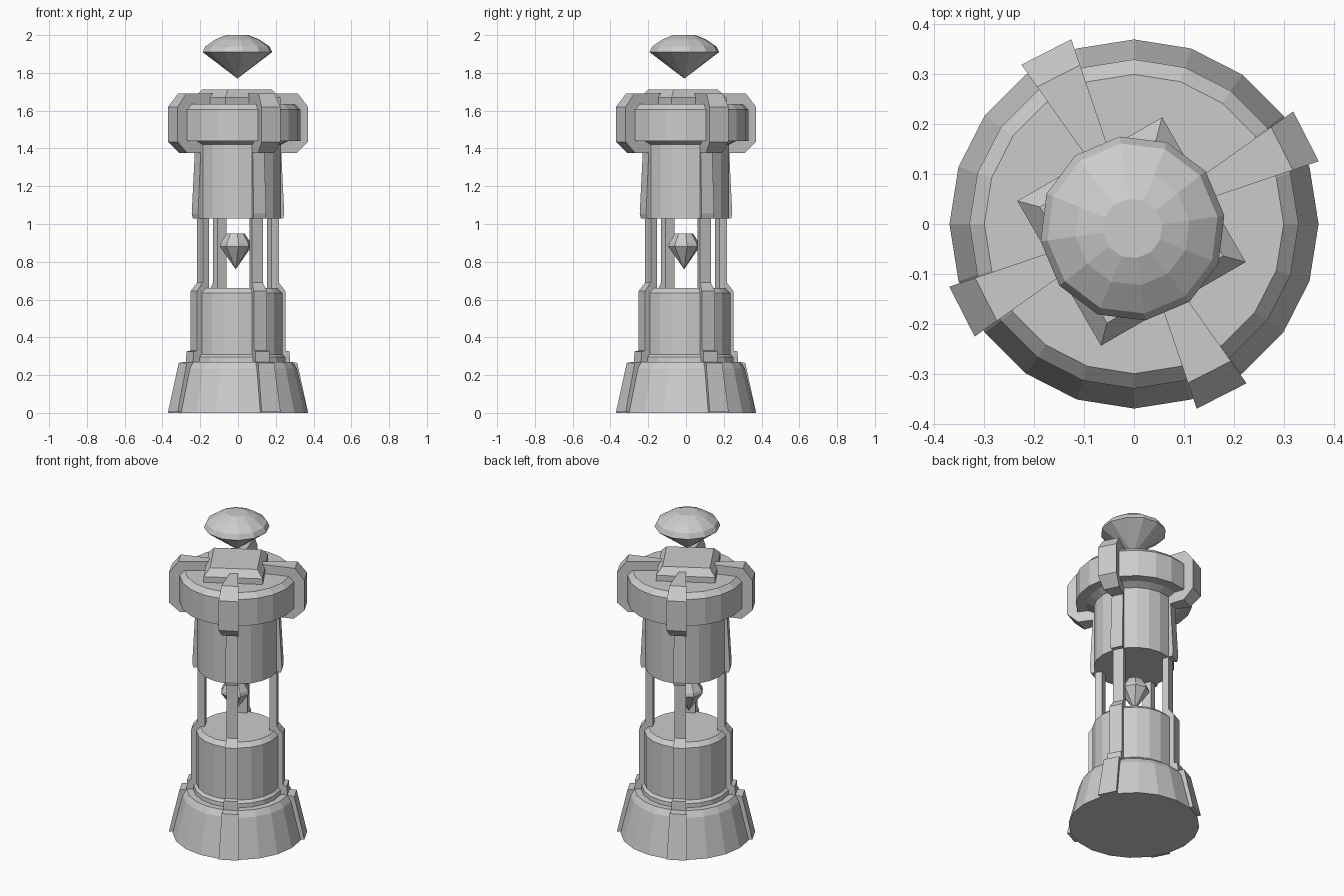
import bpy, bmesh
from math import cos, sin, radians, tau

if "Cube" in bpy.data.objects:
    bpy.data.objects.remove(bpy.data.objects["Cube"])

RIB_ANGLE = 27    # ribs sit on the middle of a facet of the 20-sided body
RIB_SLOPE = 0.145  # half width of a rib per unit of radius


def finish(bm, name):
    bmesh.ops.remove_doubles(bm, verts=bm.verts, dist=1e-5)
    bmesh.ops.recalc_face_normals(bm, faces=bm.faces)
    mesh = bpy.data.meshes.new(name)
    bm.to_mesh(mesh)
    bm.free()
    ob = bpy.data.objects.new(name, mesh)
    bpy.context.collection.objects.link(ob)
    return ob


def lathe(name, profile, sides=20, turn=0.0, centre=(0, 0)):
    """Stack of polygon rings (r, z); flat caps, or a point where r is 0."""
    bm = bmesh.new()
    rings = []
    for r, z in profile:
        rings.append([bm.verts.new((centre[0] + r * cos(a), centre[1] + r * sin(a), z))
                      for a in (radians(turn) + tau * i / sides for i in range(sides))]
                     if r > 0 else [bm.verts.new((*centre, z))])
    for lo, hi in zip(rings, rings[1:]):
        for i in range(sides):
            j = (i + 1) % sides
            if len(lo) == 1:
                bm.faces.new((lo[0], hi[j], hi[i]))
            elif len(hi) == 1:
                bm.faces.new((lo[i], lo[j], hi[0]))
            else:
                bm.faces.new((lo[i], lo[j], hi[j], hi[i]))
    for ring in (rings[0], rings[-1]):
        if len(ring) > 1:
            bm.faces.new(ring)
    return finish(bm, name)


def ribs(name, profile):
    """Four radial wedges with the given (r, z) side outline."""
    bm = bmesh.new()
    for k in range(4):
        a = radians(RIB_ANGLE + 90 * k)
        left, right = ([bm.verts.new((r * (cos(a) - s * sin(a)), r * (sin(a) + s * cos(a)), z))
                        for r, z in profile] for s in (RIB_SLOPE, -RIB_SLOPE))
        bm.faces.new(left)
        bm.faces.new(right[::-1])
        n = len(profile)
        for i in range(n):
            j = (i + 1) % n
            bm.faces.new((left[i], right[i], right[j], left[j]))
    return finish(bm, name)


# Flared base and lower drum
lathe("lower_body", [(.37, 0), (.312, .235), (.29, .27), (.252, .27), (.25, .295),
                     (.235, .31), (.235, .635), (.21, .66)])
# Upper drum with the overhanging head
lathe("upper_body", [(.228, 1.03), (.228, 1.42), (.27, 1.44), (.33, 1.44),
                     (.33, 1.605), (.30, 1.635)])

# Ribs on the base running up into the open pillars
ribs("base_ribs", [(.20, .005), (.387, .005), (.328, .265), (.288, .27), (.285, .325),
                   (.262, .33), (.262, .645), (.226, .69), (.185, .69), (.185, .60)])
ribs("pillars", [(.185, .62), (.226, .62), (.226, 1.06), (.185, 1.06)])
ribs("drum_ribs", [(.19, 1.03), (.25, 1.03), (.256, 1.055), (.238, 1.40), (.19, 1.40)])

# Clamps hooked around the head
ribs("head_clamps", [(.20, 1.375), (.325, 1.375), (.387, 1.435), (.387, 1.62),
                     (.333, 1.69), (.14, 1.69), (.14, 1.60), (.20, 1.60)])

# Square socket with bevelled top
lathe("gem_socket", [(.237, 1.62), (.237, 1.67), (.19, 1.712)], 4, 75, (-.005, -.015))

# Floating gem above and small gem between the pillars
lathe("top_gem", [(0, 1.77), (.186, 1.91), (.172, 1.94), (.115, 1.978), (.06, 2.0)],
      12, 8, (-.003, -.009))
lathe("inner_gem", [(0, .76), (.085, .88), (.08, .90), (.048, .95)], 8, 10, (-.012, -.01))
